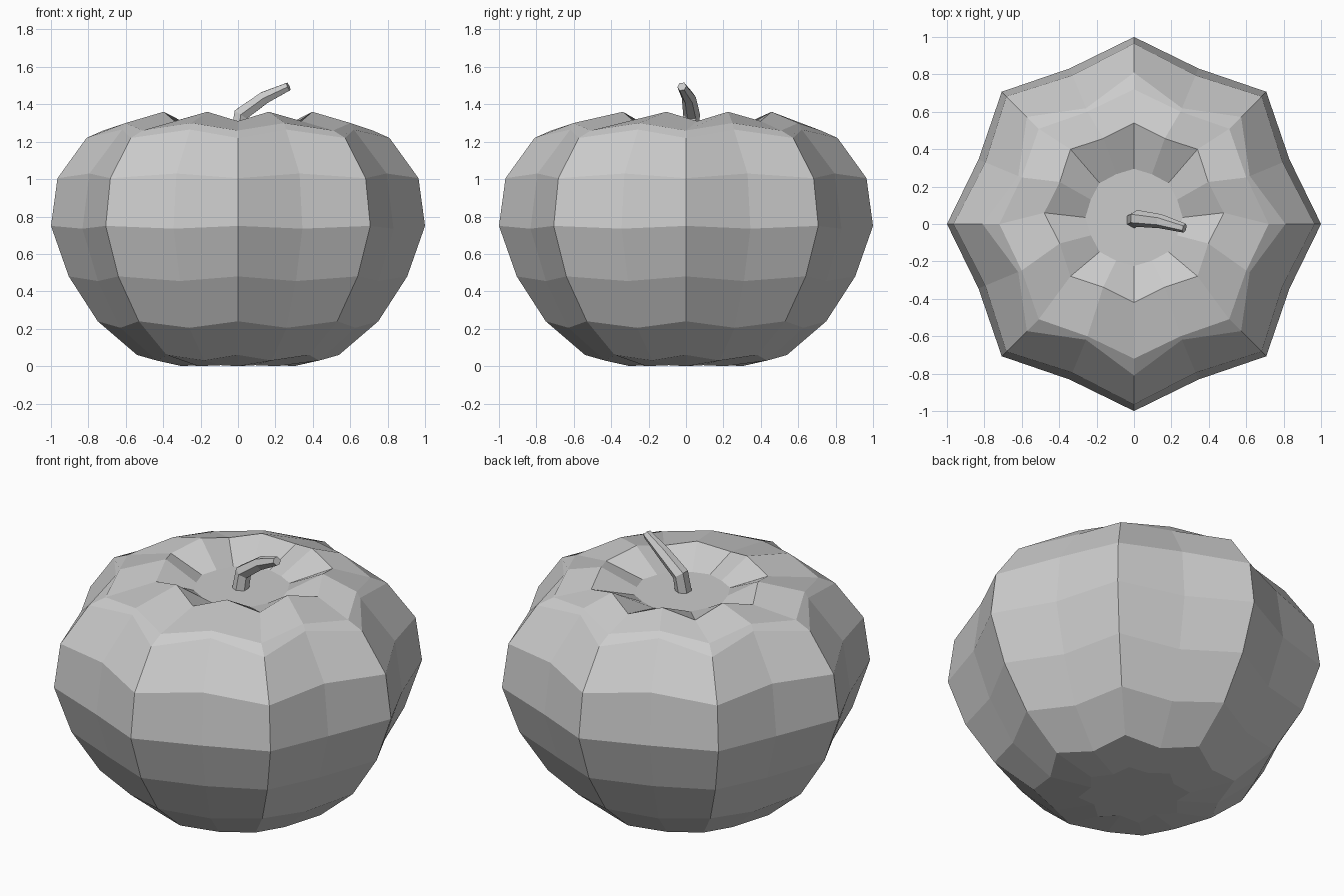
import bpy, bmesh, math
from mathutils import Vector

cube = bpy.data.objects.get("Cube")
if cube:
    bpy.data.objects.remove(cube, do_unlink=True)

GREY = (0.6, 0.6, 0.6, 1)
mat = bpy.data.materials.new("plain_grey")
mat.use_nodes = True
mat.diffuse_color = GREY
mat.node_tree.nodes["Principled BSDF"].inputs["Base Color"].default_value = GREY


def loft(name, rings):
    """Skin a stack of equal-sized rings and close both ends."""
    bm = bmesh.new()
    loops = [[bm.verts.new(p) for p in ring] for ring in rings]
    n = len(loops[0])
    for low, high in zip(loops, loops[1:]):
        for i in range(n):
            j = (i + 1) % n
            bm.faces.new((low[i], low[j], high[j], high[i]))
    bm.faces.new(loops[0])
    bm.faces.new(loops[-1])
    bmesh.ops.recalc_face_normals(bm, faces=bm.faces)
    mesh = bpy.data.meshes.new(name)
    bm.to_mesh(mesh)
    bm.free()
    mesh.materials.append(mat)
    obj = bpy.data.objects.new(name, mesh)
    bpy.context.collection.objects.link(obj)
    return obj


# Body: eight ribs; each level is rib radius, rib z, groove radius, groove z, y shift
LEVELS = [
    (0.30, 0.00, 0.24, 0.005, 0),
    (0.54, 0.06, 0.47, 0.03, 0),
    (0.75, 0.24, 0.68, 0.205, 0),
    (0.905, 0.48, 0.81, 0.455, 0),
    (1.00, 0.75, 0.90, 0.735, 0),
    (0.965, 1.005, 0.86, 1.03, 0),
    (0.81, 1.22, 0.67, 1.265, 0),
    (0.72, 1.26, 0.65, 1.30, 0),
    (0.48, 1.31, 0.43, 1.36, 0.06),
    (0.26, 1.25, 0.25, 1.25, 0.035),
]


def rib_ring(rib_r, rib_z, groove_r, groove_z, shift):
    ring = []
    for i in range(16):
        a = math.tau * i / 16
        r, z = (groove_r, groove_z) if i % 2 else (rib_r, rib_z)
        ring.append((r * math.cos(a), r * math.sin(a) + shift, z))
    return ring


loft("pumpkin_body", [rib_ring(*level) for level in LEVELS])

# Stem: six-sided tapering tube bent toward +x
PATH = [Vector(p) for p in ((0, 0.02, 1.23), (0.015, 0.03, 1.345),
                            (0.14, 0.015, 1.435), (0.27, -0.022, 1.495))]
RADII = (0.045, 0.045, 0.038, 0.025)


def tube_ring(k):
    axis = (PATH[min(k + 1, 3)] - PATH[max(k - 1, 0)]).normalized()
    side = Vector((0, 1, 0))
    u = (side - axis * side.dot(axis)).normalized()
    v = axis.cross(u)
    angles = [math.tau * i / 6 for i in range(6)]
    return [PATH[k] + RADII[k] * (u * math.cos(a) + v * math.sin(a)) for a in angles]


loft("stem", [tube_ring(k) for k in range(len(PATH))])
